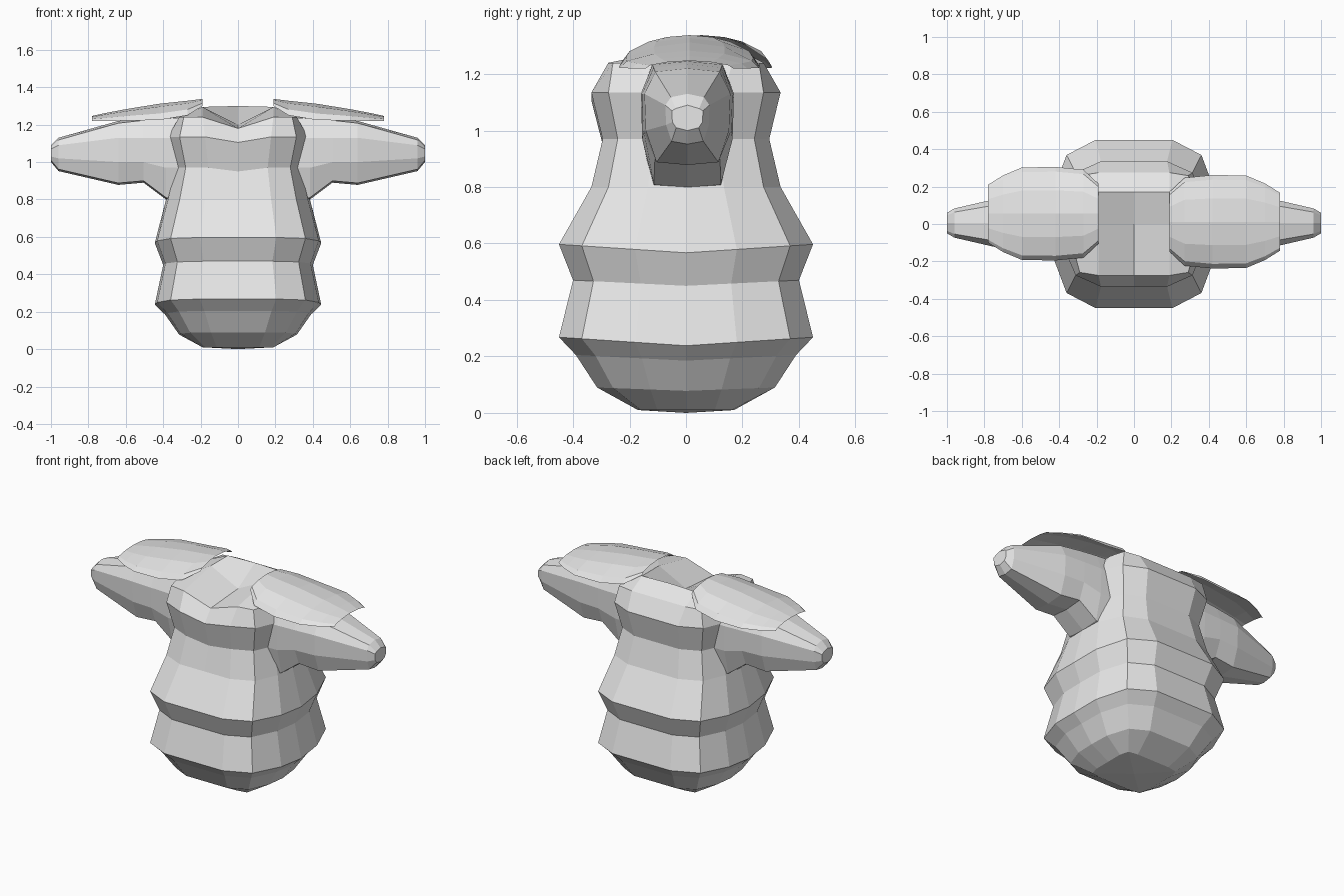
import bpy, bmesh, math
from mathutils import Vector

if "Cube" in bpy.data.objects:
    bpy.data.objects.remove(bpy.data.objects["Cube"], do_unlink=True)

grey = bpy.data.materials.new("light_grey")
grey.use_nodes = True
grey.diffuse_color = (0.8, 0.8, 0.8, 1)
grey.node_tree.nodes["Principled BSDF"].inputs["Base Color"].default_value = (0.8, 0.8, 0.8, 1)


def finish(name, bm):
    """Turn a bmesh into a flat-shaded, grey object."""
    mesh = bpy.data.meshes.new(name)
    bm.to_mesh(mesh)
    bm.free()
    mesh.materials.append(grey)
    obj = bpy.data.objects.new(name, mesh)
    bpy.context.collection.objects.link(obj)
    return obj


def bridge(bm, a, b, closed=False):
    """Join two rows of vertices with quads."""
    n = len(a)
    for i in range(n if closed else n - 1):
        j = (i + 1) % n
        bm.faces.new((a[i], a[j], b[j], b[i]))


# Torso: half rings from front to back, mirrored across x
ROUND = [(0, 1), (0.46, 1), (0.81, 0.82), (0.97, 0.4), (1, 0)]
SQUARE = [(0, 1), (0.6, 1), (0.92, 0.94), (1, 0.6), (1, 0)]
# half width, half depth, front height, side drop, front centre dip, outline
RINGS = [
    (0.19, 0.17, 0.01, 0.0, 0.0, SQUARE),
    (0.315, 0.315, 0.09, 0.012, 0.0, ROUND),
    (0.39, 0.39, 0.205, 0.02, 0.0, ROUND),
    (0.445, 0.45, 0.268, 0.03, 0.0, ROUND),
    (0.40, 0.40, 0.47, 0.02, 0.0, ROUND),
    (0.445, 0.45, 0.597, 0.03, 0.0, ROUND),
    (0.385, 0.335, 0.80, 0.0, 0.0, ROUND),
    (0.345, 0.295, 0.97, 0.0, 0.02, ROUND),
    (0.385, 0.335, 1.135, 0.0, 0.03, ROUND),
    (0.315, 0.275, 1.24, 0.0, 0.06, SQUARE),
]
bm = bmesh.new()
rows = []
for w, d, z, drop, dip, outline in RINGS:
    pts = [(fx * w, -fy * d, z - drop * (1 - fy)) for fx, fy in outline]
    pts += [(x, -y, h) for x, y, h in reversed(pts[:-1])]
    pts[0] = (0, -d, z - dip)
    rows.append([bm.verts.new(p) for p in pts])
for low, high in zip(rows, rows[1:]):
    bridge(bm, low, high)

# Underside
base = bm.verts.new((0, 0, 0))
for i in range(0, 8, 2):
    bm.faces.new((rows[0][i + 2], rows[0][i + 1], rows[0][i], base))

# Shoulder line and V-shaped neckline
r = rows[-1]
a, b, c, e = [bm.verts.new(p) for p in
              ((0.19, 0, 1.295), (0.19, 0.17, 1.295), (0, 0, 1.20), (0, 0.17, 1.30))]
for f in ((r[0], r[1], a, c), (r[1], r[2], r[3], a), (r[3], r[4], a), (r[4], r[5], b, a),
          (r[5], r[6], r[7], b), (r[7], r[8], e, b), (c, a, b, e)):
    bm.faces.new(f)
torso = finish("torso", bm)
mirror = torso.modifiers.new("mirror", 'MIRROR')
mirror.use_clip = True


# Arms: ten-sided sections along x
# x, half depth, top, upper side, lower side, bottom
ARM = [
    (0.29, 0.165, 1.25, 1.13, 0.97, 0.78),
    (0.385, 0.165, 1.245, 1.13, 0.97, 0.80),
    (0.505, 0.16, 1.235, 1.13, 1.0, 0.89),
    (0.64, 0.152, 1.22, 1.13, 1.0, 0.878),
    (0.96, 0.078, 1.13, 1.09, 1.02, 0.952),
    (1.0, 0.055, 1.09, 1.07, 1.03, 1.0),
]


def build_arm(name, side):
    bm = bmesh.new()
    rows = []
    for x, h, top, up, low, bottom in ARM:
        half = [(0, top), (0.75 * h, top - 0.012), (h, up), (h * 0.97, low), (0.72 * h, bottom + 0.01)]
        loop = half + [(0, bottom)] + [(-y, z) for y, z in reversed(half[1:])]
        rows.append([bm.verts.new((side * x, y + 0.005, z)) for y, z in loop])
    for p, q in zip(rows, rows[1:]):
        bridge(bm, p, q, closed=True)
    bm.faces.new(rows[0])
    bm.faces.new(rows[-1])
    bmesh.ops.recalc_face_normals(bm, faces=bm.faces[:])
    return finish(name, bm)


# Shoulder pads: thin curved sheets over each arm
# x, half depth, crest height, edge height
PAD = [
    (0.19, 0.16, 1.338, 1.30),
    (0.27, 0.235, 1.328, 1.25),
    (0.42, 0.25, 1.312, 1.225),
    (0.60, 0.247, 1.283, 1.222),
    (0.70, 0.205, 1.264, 1.22),
    (0.78, 0.155, 1.247, 1.22),
]


def build_pad(name, side, shift):
    bm = bmesh.new()
    rows = []
    for x, h, crest, edge in PAD:
        rows.append([bm.verts.new((side * x, shift + f * h, crest - (crest - edge) * k))
                     for f, k in ((-1, 1), (-0.9, 0.6), (-0.5, 0.18), (0, 0),
                                  (0.5, 0.18), (0.9, 0.6), (1, 1))])
    for p, q in zip(rows, rows[1:]):
        bridge(bm, p, q)
    bm.normal_update()
    down = [f for f in bm.faces if f.normal.z < 0]
    bmesh.ops.reverse_faces(bm, faces=down)
    return finish(name, bm)


for label, side, shift in (("left", 1, 0.012), ("right", -1, 0.055)):
    build_arm(label + "_arm", side)
    build_pad(label + "_shoulder_pad", side, shift)
